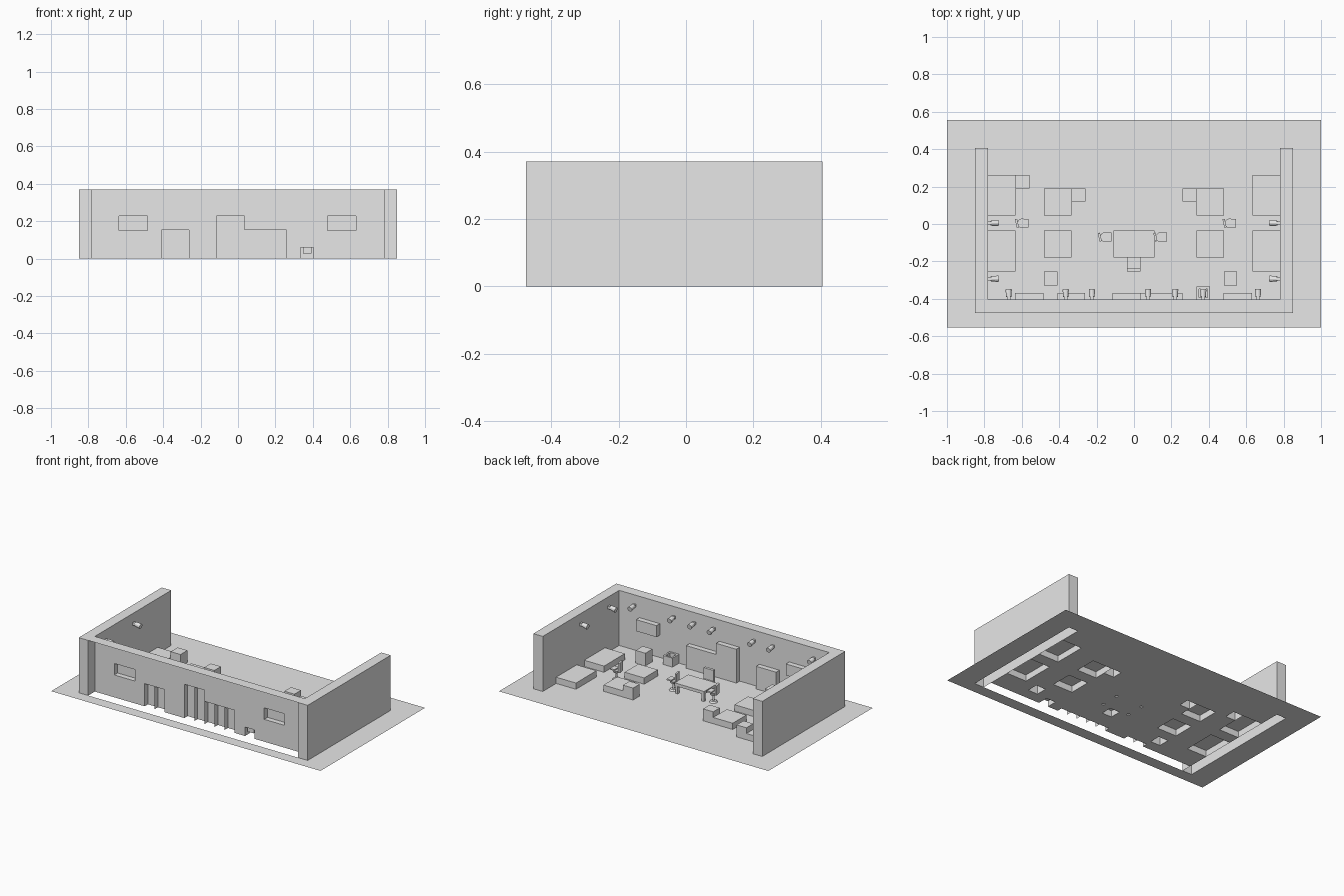
import bpy, bmesh, math
from mathutils import Matrix, Vector

if "Cube" in bpy.data.objects:
    bpy.data.objects.remove(bpy.data.objects["Cube"])

grey = bpy.data.materials.new("plain_grey")
grey.diffuse_color = (0.8, 0.8, 0.8, 1)
grey.use_nodes = True
grey.node_tree.nodes["Principled BSDF"].inputs["Base Color"].default_value = grey.diffuse_color


def finish(name, bm):
    me = bpy.data.meshes.new(name)
    bm.to_mesh(me)
    bm.free()
    me.materials.append(grey)
    ob = bpy.data.objects.new(name, me)
    bpy.context.collection.objects.link(ob)
    return ob


def add_box(bm, x0, x1, y0, y1, z0, z1, skip=()):
    """Box with the faces pointing along any of the skip directions left out."""
    res = bmesh.ops.create_cube(bm, size=1)
    for v in res["verts"]:
        v.co = Vector(((x0 + x1) / 2 + v.co.x * (x1 - x0),
                       (y0 + y1) / 2 + v.co.y * (y1 - y0),
                       (z0 + z1) / 2 + v.co.z * (z1 - z0)))
    faces = list({f for v in res["verts"] for f in v.link_faces})
    for f in faces:
        f.normal_update()
    gone = [f for f in faces if any(f.normal.dot(Vector(s)) > 0.9 for s in skip)]
    bmesh.ops.delete(bm, geom=gone, context="FACES")


def box(name, *b, skip=()):
    bm = bmesh.new()
    add_box(bm, *b, skip=skip)
    return finish(name, bm)


def panel(name, rect, holes, to3d):
    """Flat sheet with rectangular holes (each hole is u0, u1, v0, v1)."""
    def cuts(i):
        vals = {rect[i], rect[i + 1]}
        for h in holes:
            vals |= {min(max(c, rect[i]), rect[i + 1]) for c in h[i:i + 2]}
        return sorted(vals)
    us, vs = cuts(0), cuts(2)
    bm = bmesh.new()
    for a, b in zip(us, us[1:]):
        for c, d in zip(vs, vs[1:]):
            u, v = (a + b) / 2, (c + d) / 2
            if any(h[0] < u < h[1] and h[2] < v < h[3] for h in holes):
                continue
            bm.faces.new([bm.verts.new(to3d(*p))
                          for p in ((a, c), (b, c), (b, d), (a, d))])
    bmesh.ops.remove_doubles(bm, verts=bm.verts, dist=1e-5)
    return finish(name, bm)


DOWN, FRONT, UP = (0, 0, -1), (0, -1, 0), (0, 0, 1)
H, XO, XI, YO, YI, YB = 0.37, 0.85, 0.78, -0.475, -0.405, 0.405
YR = -0.37  # room side of the wall cabinets

# Low furniture: name, x0, x1, y0, y1, height
furniture = [
    ("corner_bed_left", -0.78, -0.633, 0.045, 0.263, 0.042),
    ("corner_block_left", -0.633, -0.56, 0.19, 0.263, 0.08),
    ("side_bed_left", -0.78, -0.633, -0.255, -0.035, 0.042),
    ("side_bed_right", 0.633, 0.78, -0.255, -0.035, 0.042),
    ("corner_bed_right", 0.633, 0.78, 0.045, 0.263, 0.042),
    ("small_stand_left", -0.48, -0.408, -0.33, -0.255, 0.085),
    ("small_stand_right", 0.48, 0.552, -0.33, -0.255, 0.085),
    ("desk_seat", -0.037, 0.035, -0.255, -0.18, 0.042),
]
for s, side in ((-1, "left"), (1, "right")):
    for label, a, b, y0, y1, h in (("low_table", 0.335, 0.48, 0.045, 0.19, 0.042),
                                   ("table_block", 0.26, 0.335, 0.12, 0.19, 0.08),
                                   ("front_table", 0.335, 0.48, -0.18, -0.035, 0.042)):
        x0, x1 = sorted((s * a, s * b))
        furniture.append((f"{label}_{side}", x0, x1, y0, y1, h))
for name, x0, x1, y0, y1, h in furniture:
    box(name, x0, x1, y0, y1, 0, h, skip=(DOWN,))
box("desk_seat_back", -0.037, 0.035, -0.255, -0.237, 0.042, 0.115, skip=(DOWN,))

# Desk on four legs
box("desk_top", -0.11, 0.11, -0.18, -0.035, 0.05, 0.07)
for x in (-0.097, 0.097):
    for y in (-0.168, -0.047):
        box("desk_leg", x - 0.009, x + 0.009, y - 0.009, y + 0.009, 0, 0.05,
            skip=(DOWN, UP))

# Side walls, hollow and open underneath, and the cap of the front wall
for s, side in ((-1, "left"), (1, "right")):
    x0, x1 = sorted((s * XI, s * XO))
    box("wall_" + side, x0, x1, YO, YB, 0, H, skip=(DOWN,))
panel("front_wall_cap", (-XI, XI, YO, YI), [], lambda u, v: (u, v, H))

# Cabinets pushed through the front wall: x0, x1, z0, z1
bin_x0, bin_x1, bin_y = 0.335, 0.405, -0.335
low_cabinet = (-0.41, -0.262, 0, 0.152)
tall_cabinet = (-0.115, 0.035, 0, 0.227)
long_cabinet = (0.035, 0.258, 0, 0.152)
windows = [(-0.635, -0.483, 0.15, 0.227), (0.478, 0.63, 0.15, 0.227)]
cabinets = [low_cabinet, tall_cabinet, long_cabinet]
for x0, x1, z0, z1 in windows:
    box("window_box", x0, x1, YI, YR, z0, z1, skip=(FRONT,))
for x0, x1, z0, z1 in cabinets:
    bm = bmesh.new()
    n = round((x1 - x0) / 0.074)
    add_box(bm, x0, x1, YI, YR, z0, z1, skip=(FRONT, DOWN))
    for i in range(1, n):  # upright dividers
        x = x0 + (x1 - x0) * i / n
        bm.faces.new([bm.verts.new((x, y, z)) for y, z in
                      ((YI, z0), (YR, z0), (YR, z1), (YI, z1))])
    finish("wall_cabinet", bm)

# Open bin against the front wall
box("bin_shell", bin_x0, bin_x1, YI, bin_y, 0, 0.06, skip=(DOWN, FRONT, UP))
inner = (bin_x0 + 0.012, bin_x1 - 0.012, YI + 0.012, bin_y - 0.012)
box("bin_inside", *inner, 0.028, 0.06, skip=(UP,))
panel("bin_rim", (bin_x0, bin_x1, YI, bin_y), [inner], lambda u, v: (u, v, 0.06))

# Front wall sheet and floor sheet with their openings
panel("front_wall", (-XI, XI, 0, H),
      cabinets + windows + [(bin_x0, bin_x1, 0, 0.06)], lambda u, v: (u, YI, v))
floor_holes = [f[1:5] for f in furniture]
floor_holes += [(c[0], c[1], YI, YR) for c in cabinets]
floor_holes += [(bin_x0, bin_x1, YI, bin_y), (-XO, XO, YO, YI),
                (-XO, -XI, YO, YB), (XI, XO, YO, YB)]
floor_holes += [(x - 0.009, x + 0.009, y - 0.009, y + 0.009)
                for x in (-0.097, 0.097) for y in (-0.168, -0.047)]
panel("floor", (-1, 1, -0.553, 0.555), floor_holes, lambda u, v: (u, v, 0))


# Wall lamps: short bracket and a round barrel pointing into the room
def lamp(x, y, turn):
    bm = bmesh.new()
    add_box(bm, -0.009, 0.009, 0, 0.025, -0.006, 0.012)
    bmesh.ops.create_cone(bm, cap_ends=True, segments=12, radius1=0.014, radius2=0.017,
                          depth=0.04, matrix=Matrix.Translation((0, 0.035, 0))
                          @ Matrix.Rotation(math.radians(-100), 4, "X"))
    ob = finish("wall_lamp", bm)
    ob.location = (x, y, 0.298)
    ob.rotation_euler.z = turn


for x in (-0.67, -0.365, -0.225, 0.075, 0.22, 0.37, 0.663):
    lamp(x, YI, 0)
for y in (0.005, -0.293):
    lamp(-XI, y, -math.pi / 2)
    lamp(XI, y, math.pi / 2)


# Swivel chairs: round foot, post, seat pad and a tilted back
def chair(x, y):
    bm = bmesh.new()
    for r0, r1, z0, z1 in ((0.026, 0.02, 0.0, 0.01), (0.006, 0.006, 0.01, 0.05),
                           (0.02, 0.026, 0.05, 0.066)):
        bmesh.ops.create_cone(bm, cap_ends=True, segments=12, radius1=r0, radius2=r1,
                              depth=z1 - z0,
                              matrix=Matrix.Translation((0, 0, (z0 + z1) / 2)))
    add_box(bm, 0.0, 0.034, -0.024, 0.024, 0.066, 0.074)
    start = len(bm.verts)
    add_box(bm, -0.034, -0.022, -0.023, 0.023, 0.06, 0.125)
    bm.verts.ensure_lookup_table()
    bmesh.ops.rotate(bm, verts=bm.verts[start:], cent=(-0.028, 0, 0.07),
                     matrix=Matrix.Rotation(math.radians(12), 3, "Z"))
    finish("swivel_chair", bm).location = (x, y, 0)


for x, y in ((-0.598, 0.004), (-0.155, -0.07), (0.142, -0.07), (0.512, 0.004)):
    chair(x, y)
